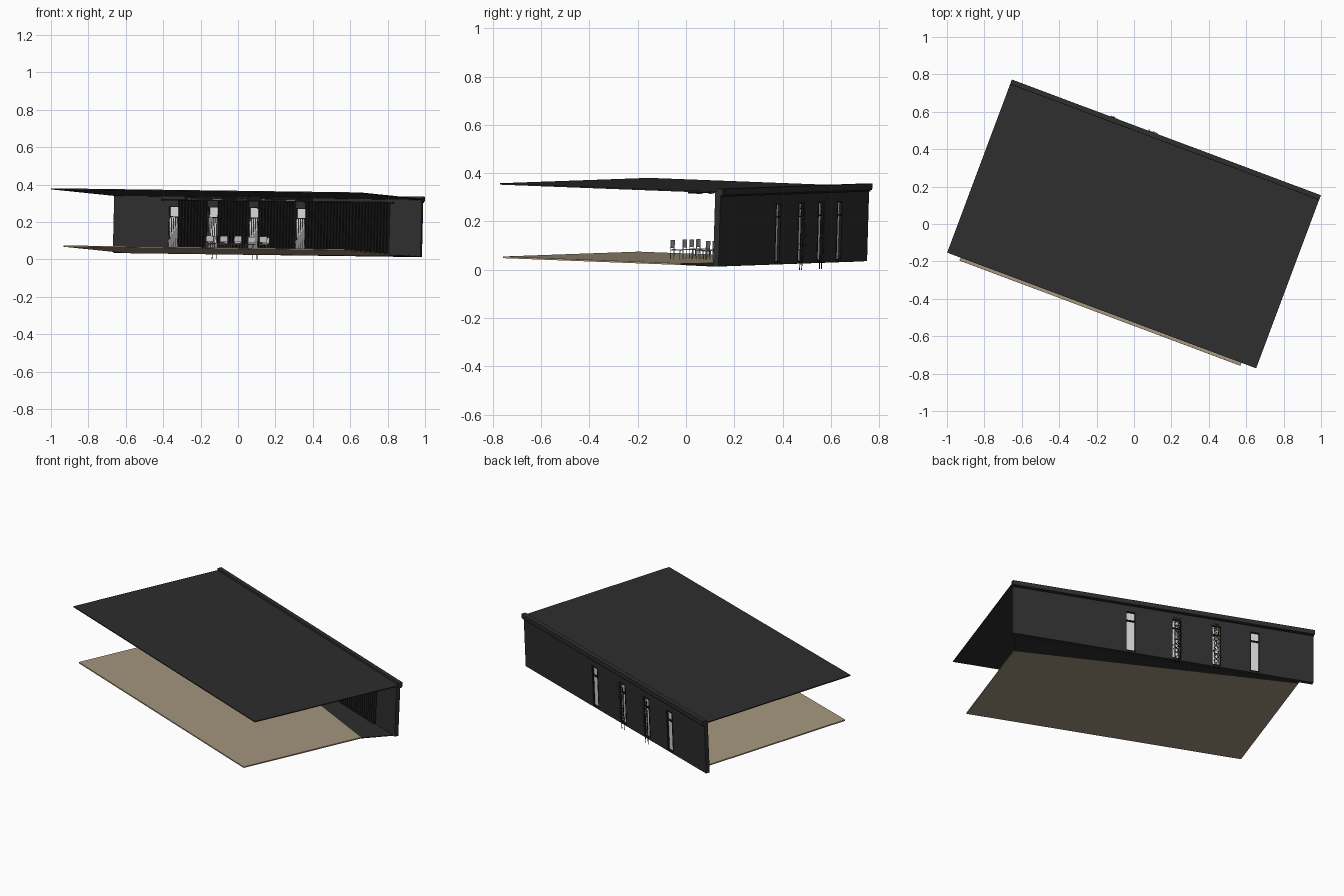
import bpy, bmesh, math, random
from mathutils import Matrix, Vector

random.seed(4)
old = bpy.data.objects.get("Cube")
if old:
    bpy.data.objects.remove(old, do_unlink=True)


def material(name, rgb):
    m = bpy.data.materials.new(name)
    m.use_nodes = True
    m.diffuse_color = (*rgb, 1)
    node = m.node_tree.nodes["Principled BSDF"]
    node.inputs["Base Color"].default_value = (*rgb, 1)
    node.inputs["Roughness"].default_value = 0.8
    return m


charcoal = material("charcoal", (0.027, 0.027, 0.028))
black = material("black", (0.01, 0.01, 0.01))
timber = material("pale timber", (0.38, 0.31, 0.21))
glass = material("pale glass", (0.68, 0.68, 0.69))
sheer = material("sheer grey", (0.35, 0.35, 0.35))
chair_grey = material("chair grey", (0.5, 0.51, 0.5))
olive = material("olive leaf", (0.07, 0.07, 0.03))

# The pavilion is built square, then turned and slightly tilted as a whole
PLACE = (Matrix.Translation((-0.0085, -0.01, 0))
         @ Matrix.Rotation(math.radians(-20.5), 4, 'Z')
         @ Matrix.Rotation(-0.036, 4, 'X')
         @ Matrix.Rotation(0.0125, 4, 'Y'))


def finish(name, bm, mat):
    bmesh.ops.recalc_face_normals(bm, faces=bm.faces[:])
    me = bpy.data.meshes.new(name)
    bm.to_mesh(me)
    bm.free()
    me.transform(PLACE)
    me.materials.append(mat)
    ob = bpy.data.objects.new(name, me)
    bpy.context.collection.objects.link(ob)
    return ob


def add_box(bm, u0, u1, v0, v1, w0, w1):
    size = Matrix.Diagonal((u1 - u0, v1 - v0, w1 - w0, 1))
    mid = Matrix.Translation(((u0 + u1) / 2, (v0 + v1) / 2, (w0 + w1) / 2))
    return bmesh.ops.create_cube(bm, size=1, matrix=mid @ size)["verts"]


def boxes(name, mat, items):
    bm = bmesh.new()
    for b in items:
        add_box(bm, *b)
    return finish(name, bm, mat)


def plate(name, mat, outline, w0, w1):
    bm = bmesh.new()
    face = bm.faces.new([bm.verts.new((u, v, w0)) for u, v in outline])
    ext = bmesh.ops.extrude_face_region(bm, geom=[face])["geom"]
    bmesh.ops.translate(bm, vec=(0, 0, w1 - w0),
                        verts=[g for g in ext if isinstance(g, bmesh.types.BMVert)])
    return finish(name, bm, mat)


def pleats(name, mat, spans, v, depth, w0, w1, pitch):
    bm = bmesh.new()
    for u0, u1 in spans:
        n = max(2, round((u1 - u0) / pitch))
        prev = None
        for i in range(n + 1):
            u = u0 + (u1 - u0) * i / n
            pair = [bm.verts.new((u, v - depth * (i % 2), w)) for w in (w0, w1)]
            if prev:
                bm.faces.new((prev[0], pair[0], pair[1], prev[1]))
            prev = pair
    return finish(name, bm, mat)


L, BACK, FRONT = 0.878, 0.482, 0.458
SILL, HEAD, BASE, TOP = 0.05, 0.295, 0.042, 0.352
windows = [-0.535, -0.31, -0.078, 0.19]
HALF = 0.028

# Roof, back parapet and floor
boxes("roof", charcoal, [(-0.882, 0.882, -0.494, 0.47, 0.346, 0.352)])
boxes("parapet_cap", charcoal, [(-0.882, 0.882, 0.468, 0.494, 0.338, 0.364)])
boxes("parapet_trim", black, [(-0.88, 0.88, 0.48, 0.488, 0.331, 0.338)])
plate("floor_deck", timber,
      [(-0.802, -0.5), (0.802, -0.5), (0.802, 0.285), (-0.802, 0.447)], 0.040, 0.047)
plate("dark_base", charcoal,
      [(-0.802, 0.447), (0.802, 0.285), (0.86, 0.46), (-0.802, 0.46)], 0.040, 0.045)

# Back wall: solid piers between the window openings, a sill and a lintel
edges = [-L] + [e for c in windows for e in (c - HALF, c + HALF)] + [L]
piers = list(zip(edges[::2], edges[1::2]))
boxes("back_wall", charcoal,
      [(a, b, FRONT, BACK, SILL, HEAD) for a, b in piers]
      + [(-L, L, FRONT, BACK, BASE, SILL), (-L, L, FRONT, BACK, HEAD, TOP - 0.005)])

# Windows: pane, frame and transom
boxes("window_panes", glass,
      [(c - HALF, c + HALF, 0.469, 0.473, SILL, HEAD) for c in windows])
frame = []
for c in windows:
    frame += [(c + s * (HALF - 0.002) - 0.002, c + s * (HALF - 0.002) + 0.002,
               0.463, 0.484, SILL, HEAD) for s in (-1, 1)]
    frame += [(c - HALF, c + HALF, 0.463, 0.484, w, w + 0.005)
              for w in (SILL, 0.236, HEAD - 0.005)]
boxes("window_frames", black, frame)

# Curtains: dark pleats between windows, open sheer strips across them
dark_spans = list(zip([c + HALF for c in windows], [c - HALF for c in windows[1:]] + [0.7]))
pleats("dark_curtains", black, dark_spans, 0.452, 0.012, 0.05, 0.325, 0.009)
boxes("sheer_strips", sheer,
      [(c + k * 0.011 - 0.002, c + k * 0.011 + 0.002, 0.454, 0.457, SILL, 0.235)
       for c in windows for k in (-2, -1, 0, 1, 2)])
boxes("curtain_rail", black, [(-0.6, 0.72, 0.434, 0.456, 0.325, 0.333)])

# Ceiling light track with lamps below it
boxes("light_track", black, [(-0.36, 0.37, 0.148, 0.156, 0.326, 0.334)]
      + [(u, u + 0.005, 0.15, 0.154, 0.334, 0.347) for u in (-0.34, 0, 0.34)])
boxes("track_lamps", sheer, [(u, u + 0.05, 0.149, 0.155, 0.322, 0.326)
                             for u in (-0.34, -0.2, -0.06, 0.08, 0.22)])


# Chairs: seat, back panel and four thin legs
def chair_parts(u, v, facing):
    shell, legs = [], []
    h, t, floor = 0.021, 0.0012, 0.047
    back = v - facing * h
    shell.append((u - h, u + h, v - h, v + h, floor + 0.036, floor + 0.040))
    shell.append((u - h, u + h, back - 0.002, back + 0.002, floor + 0.046, floor + 0.078))
    for s in (-1, 1):
        x = u + s * (h - t)
        legs.append((x - t, x + t, back - t, back + t, floor, floor + 0.076))
        y = v + facing * (h - t)
        legs.append((x - t, x + t, y - t, y + t, floor, floor + 0.036))
    return shell, legs


shells, chair_legs = [], []
seats = [(u, 0.025, 1) for u in (0.15, 0.005, -0.075, -0.155)]
seats += [(u, 0.125, -1) for u in (0.11, 0.03, -0.05, -0.13, -0.2)]
for seat in seats:
    s, l = chair_parts(*seat)
    shells += s
    chair_legs += l
boxes("chair_seats", chair_grey, shells)
boxes("chair_legs", sheer, chair_legs)


# Climbing plants: paired stakes with winding stems and small leaves
def climber(name, c):
    boxes(name + "_stakes", black,
          [(c + s * 0.012 - 0.0015, c + s * 0.012 + 0.0015, 0.487, 0.490, 0.016, 0.28)
           for s in (-1, 1)])
    curve = bpy.data.curves.new(name + "_stem", 'CURVE')
    curve.dimensions = '3D'
    curve.bevel_depth = 0.0015
    curve.bevel_resolution = 0
    for phase in (0, 2, 4):
        sp = curve.splines.new('POLY')
        sp.points.add(24)
        for i, p in enumerate(sp.points):
            q = Vector((c + 0.016 * math.sin(i * 0.8 + phase),
                        0.493 + 0.004 * math.cos(i * 0.8 + phase), 0.05 + i * 0.0102))
            p.co = (*(PLACE @ q), 1)
    stem = bpy.data.objects.new(name + "_stem", curve)
    curve.materials.append(olive)
    bpy.context.collection.objects.link(stem)
    bm = bmesh.new()
    for i in range(80):
        at = Vector((c + random.gauss(0, 0.014), random.uniform(0.488, 0.503),
                     random.uniform(0.08, 0.305)))
        turn = Matrix.Rotation(random.uniform(0, math.tau), 4, 'Y')
        lean = Matrix.Rotation(random.uniform(-0.6, 0.6), 4, 'X')
        rot = Matrix.Translation(at) @ turn @ lean
        shape = [(0, 0, -0.007), (0.003, 0, 0), (0, 0, 0.007), (-0.003, 0, 0)]
        bm.faces.new([bm.verts.new(rot @ Vector(p)) for p in shape])
    finish(name + "_leaves", bm, olive)


climber("climber_right", windows[1])
climber("climber_left", windows[2])
